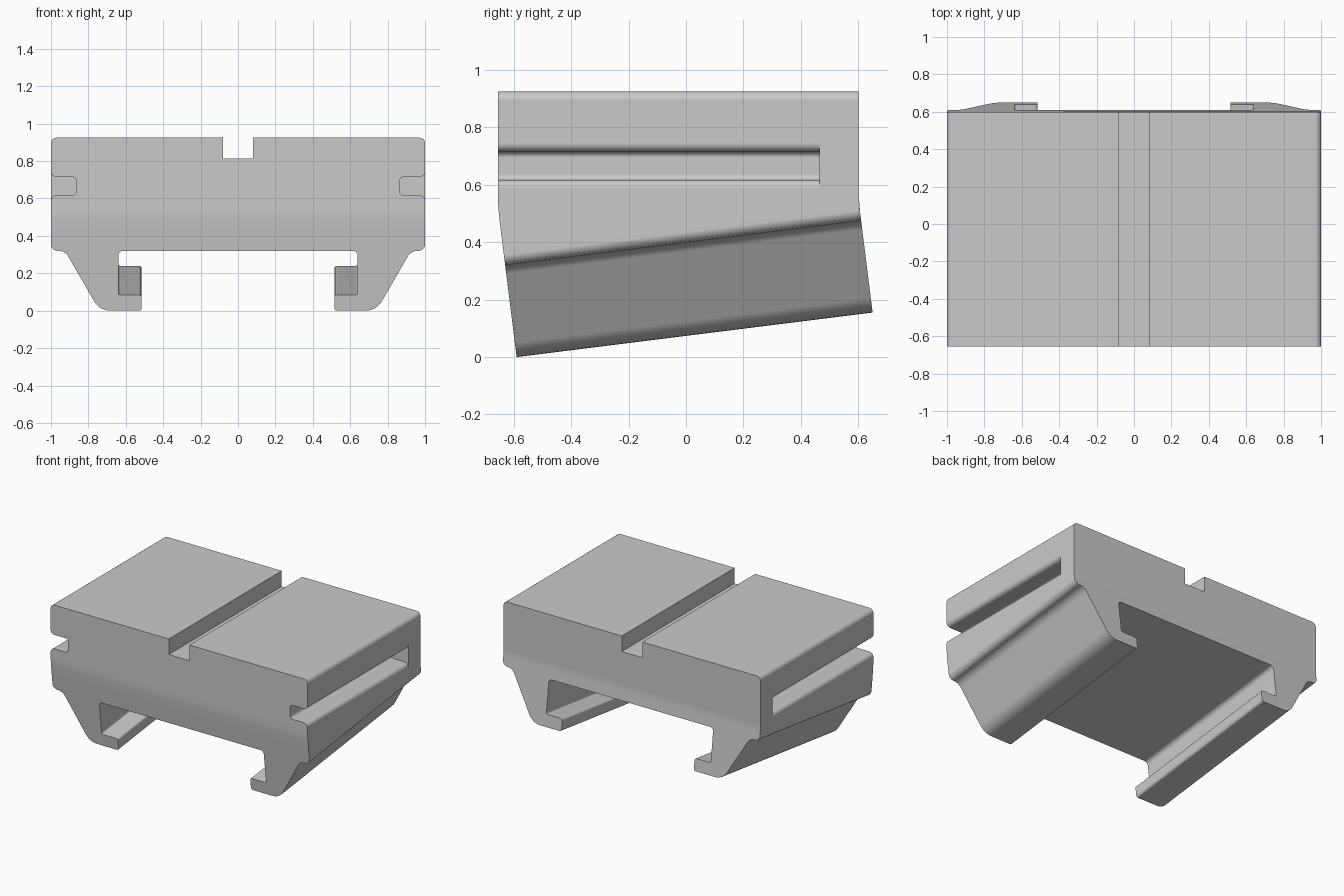
import bpy, bmesh, math
from mathutils import Vector

if "Cube" in bpy.data.objects:
    bpy.data.objects.remove(bpy.data.objects["Cube"])

grey = bpy.data.materials.new("plain grey")
grey.use_nodes = True
colour = (0.59, 0.59, 0.59, 1)
grey.diffuse_color = colour
grey.node_tree.nodes["Principled BSDF"].inputs["Base Color"].default_value = colour


def fillet(points, steps=6):
    """Round the inner corners of an open chain of (x, z, radius)."""
    out = []
    for i, (x, z, r) in enumerate(points):
        p = Vector((x, z))
        if r == 0:
            out.append(p)
            continue
        a = (Vector(points[i - 1][:2]) - p).normalized()
        b = (Vector(points[i + 1][:2]) - p).normalized()
        half = math.acos(a.dot(b)) / 2
        centre = p + (a + b).normalized() * (r / math.sin(half))
        start = p + a * (r / math.tan(half)) - centre
        end = p + b * (r / math.tan(half)) - centre
        for k in range(steps + 1):
            out.append(centre + start.lerp(end, k / steps).normalized() * r)
    return out


def mirrored(chain):
    return [Vector((-p.x, p.y)) for p in reversed(chain)]


def make_object(name, bm):
    bmesh.ops.recalc_face_normals(bm, faces=bm.faces)
    mesh = bpy.data.meshes.new(name)
    bm.to_mesh(mesh)
    bm.free()
    mesh.materials.append(grey)
    obj = bpy.data.objects.new(name, mesh)
    bpy.context.collection.objects.link(obj)
    return obj


# Rows where the upright block bends into the tilted clamp: front (y, z), back (y, z)
bend = {0.54: ((-0.655, 0.54), (0.6, 0.585)),
        0.49: ((-0.651, 0.49), (0.601, 0.56)),
        0.44: ((-0.645, 0.44), (0.604, 0.535))}
rows = list(bend)


def ends(z):
    """Front and back (y, z) for a height on the front profile."""
    for row in rows:
        if abs(z - row) < 1e-4:
            return bend[row]
    if z > rows[0]:
        return (-0.655, z), (0.6, z)
    y = -0.59 - 0.125 * z
    return (y, z), (y + 1.24, z + 0.155)


# Upper block with the top groove, and lower clamp with its two hooks
upper = fillet([(0.08, 0.815, 0), (0.08, 0.925, 0), (1, 0.925, 0.03), (1, rows[0], 0)])
lower = fillet([(1, rows[2], 0), (1, 0.32, 0.035), (0.925, 0.32, 0.06),
                (0.74, 0, 0.1), (0.515, 0, 0.015), (0.515, 0.085, 0.015),
                (0.64, 0.085, 0.01), (0.64, 0.32, 0.025), (0, 0.32, 0)])
polygons = [upper + mirrored(upper), lower + mirrored(lower[:-1])]
for a, b in zip(rows, rows[1:]):
    polygons.append([Vector(p) for p in ((1, a), (1, b), (-1, b), (-1, a))])

bm = bmesh.new()
pairs = {}


def pair(p):
    key = (round(p.x, 4), round(p.y, 4))
    if key not in pairs:
        pairs[key] = [bm.verts.new((p.x, y, z)) for y, z in ends(p.y)]
    return key


# Front and back caps, then the walls along the outline
loops = [[pair(p) for p in poly] for poly in polygons]
edges = {}
for loop in loops:
    for side in (0, 1):
        bm.faces.new([pairs[k][side] for k in loop])
    for a, b in zip(loop, loop[1:] + loop[:1]):
        edges.setdefault(frozenset((a, b)), []).append((a, b))
for uses in edges.values():
    if len(uses) == 1:
        a, b = uses[0]
        bm.faces.new([pairs[a][0], pairs[b][0], pairs[b][1], pairs[a][1]])
body = make_object("clamp_block", bm)

# Side slots, open at the front, with rounded lips
top, bottom = 0.715, 0.617
lip = [(1.05, top + 0.03)]
for k in range(7):
    t = math.radians(15 * k)
    lip.append((0.97 + 0.03 * math.cos(t), top + 0.03 - 0.03 * math.sin(t)))
inner = fillet([(0.97, top, 0), (0.865, top, 0.02), (0.865, bottom, 0.02), (0.97, bottom, 0)])
low_lip = [(x, top + bottom - z) for x, z in reversed(lip)]
slot = lip + [tuple(p) for p in inner[1:-1]] + low_lip

for name, side in (("left", 1), ("right", -1)):
    bm = bmesh.new()
    face = bm.faces.new([bm.verts.new((side * x, -0.75, z)) for x, z in slot])
    grown = bmesh.ops.extrude_face_region(bm, geom=[face], use_keep_orig=True)
    bmesh.ops.translate(bm, vec=(0, 1.215, 0),
                        verts=[g for g in grown["geom"] if isinstance(g, bmesh.types.BMVert)])
    cutter = make_object(name + "_slot_cutter", bm)
    cutter.hide_render = True
    cut = body.modifiers.new(name + " slot", "BOOLEAN")
    cut.object = cutter
    cut.operation = "DIFFERENCE"
    cut.solver = "EXACT"
    bpy.context.view_layer.objects.active = body
    bpy.ops.object.modifier_apply(modifier=cut.name)
    bpy.data.objects.remove(cutter)

# Smooth fillets, sharp outline edges
bpy.ops.object.select_all(action="DESELECT")
body.select_set(True)
bpy.context.view_layer.objects.active = body
bpy.ops.object.shade_smooth_by_angle(angle=math.radians(30))
weighted = body.modifiers.new("even shading", "WEIGHTED_NORMAL")
weighted.keep_sharp = True
